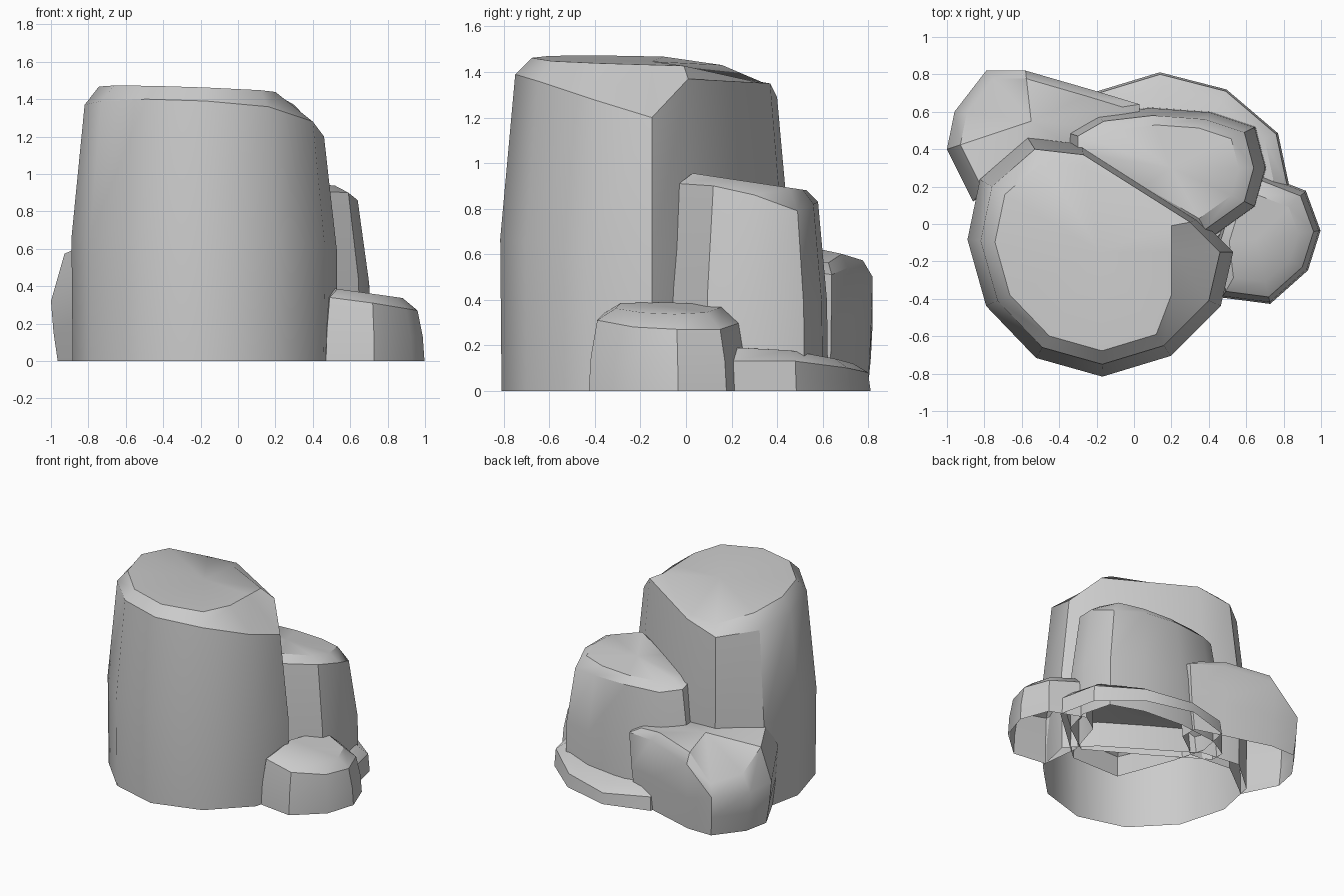
import bpy
import bmesh
import math

cube = bpy.data.objects.get("Cube")
if cube:
    bpy.data.objects.remove(cube, do_unlink=True)

# Single stone colour
stone = bpy.data.materials.new("stone_grey")
stone.use_nodes = True
stone.diffuse_color = (0.6, 0.6, 0.6, 1)
stone.node_tree.nodes["Principled BSDF"].inputs["Base Color"].default_value = stone.diffuse_color


def rock(name, center, shoulder, foot, belly, cap, cap_height, cap_limit=9):
    """Open-bottomed boulder: foot, belly and shoulder rings, then a bevelled cap.

    foot, belly and cap are scales of the shoulder outline about the center;
    cap_height gives the height of the cap at any x, y.
    """
    cx, cy = center
    bm = bmesh.new()

    def ring(scale, height, limit=9):
        verts = []
        for x, y, z in shoulder:
            px = min(cx + (x - cx) * scale, limit)
            py = cy + (y - cy) * scale
            verts.append(bm.verts.new((px, py, height(px, py, z))))
        return verts

    rings = [
        ring(foot, lambda x, y, z: 0),
        ring(belly, lambda x, y, z: z * 0.48),
        ring(1, lambda x, y, z: z),
        ring(cap, lambda x, y, z: cap_height(x, y), cap_limit),
    ]
    count = len(shoulder)
    for low, high in zip(rings, rings[1:]):
        for i in range(count):
            j = (i + 1) % count
            bm.faces.new((low[i], low[j], high[j], high[i]))

    # Fan of faces closing the cap
    peak = bm.verts.new((cx, cy, cap_height(cx, cy)))
    for i in range(count):
        bm.faces.new((rings[-1][i], rings[-1][(i + 1) % count], peak))

    mesh = bpy.data.meshes.new(name)
    bm.to_mesh(mesh)
    bm.free()
    mesh.materials.append(stone)
    obj = bpy.data.objects.new(name, mesh)
    bpy.context.collection.objects.link(obj)
    bpy.ops.object.select_all(action="DESELECT")
    obj.select_set(True)
    bpy.context.view_layer.objects.active = obj
    bpy.ops.object.shade_smooth_by_angle(angle=math.radians(34))
    return obj


# Tall main boulder, its cap cut off on the right
rock(
    "tall_boulder", (-0.18, -0.15),
    [(-.82, -.09, 1.37), (-.73, -.41, 1.39), (-.49, -.66, 1.4), (-.17, -.75, 1.39),
     (.16, -.65, 1.36), (.4, -.41, 1.28), (.46, -.15, 1.2), (.3, .01, 1.37),
     (-.27, .37, 1.35), (-.53, .4, 1.29), (-.76, .2, 1.33)],
    foot=1.1, belly=1.11, cap=0.88,
    cap_height=lambda x, y: 1.435 - 0.04 * x - 0.03 * y - 0.35 * max(0, y - 0.08),
    cap_limit=0.2,
)

# Middle boulder behind it, sloping down to the back
rock(
    "middle_boulder", (0.2, 0.3),
    [(.38, -.03, .91), (.59, .12, .9), (.64, .3, .86), (.59, .49, .79), (.38, .56, .82),
     (.1, .58, .83), (-.16, .55, .83), (-.3, .47, .86), (-.3, .38, .89), (.02, .18, .91)],
    foot=1.16, belly=1.14, cap=0.82,
    cap_height=lambda x, y: 0.96 - 0.15 * y,
)

# Boulder at the back with a steep sloping corner
rock(
    "sloped_boulder", (-0.55, 0.55),
    [(-1, .4, .32), (-.86, .12, .45), (-.55, .36, .6), (-.2, .33, .58), (.03, .5, .53),
     (.03, .64, .51), (-.2, .71, .54), (-.58, .82, .5), (-.79, .82, .3), (-.96, .6, .3)],
    foot=0.92, belly=0.97, cap=0.84,
    cap_height=lambda x, y: 0.63 - 1.1 * max(0, y - x - 1.3) - 0.2 * max(0, x + 0.4),
)

# Small boulder at the side
rock(
    "small_boulder", (0.65, -0.08),
    [(.49, -.36, .34), (.72, -.39, .31), (.9, -.23, .28), (.96, -.04, .27),
     (.89, .15, .27), (.66, .24, .3), (.54, .16, .33), (.46, -.1, .35)],
    foot=1.12, belly=1.09, cap=0.74,
    cap_height=lambda x, y: 0.46 - 0.14 * x,
)

# Low slab around the back
rock(
    "low_slab", (0.25, 0.25),
    [(.37, -.2, .15), (.82, .2, .13), (.76, .48, .13), (.49, .71, .1), (.14, .8, .08),
     (-.19, .7, .1), (-.24, .45, .12), (-.17, .2, .14), (-.02, -.2, .15)],
    foot=1.02, belly=1.01, cap=0.88,
    cap_height=lambda x, y: 0.19 - 0.3 * max(0, y - 0.25) ** 2,
)
